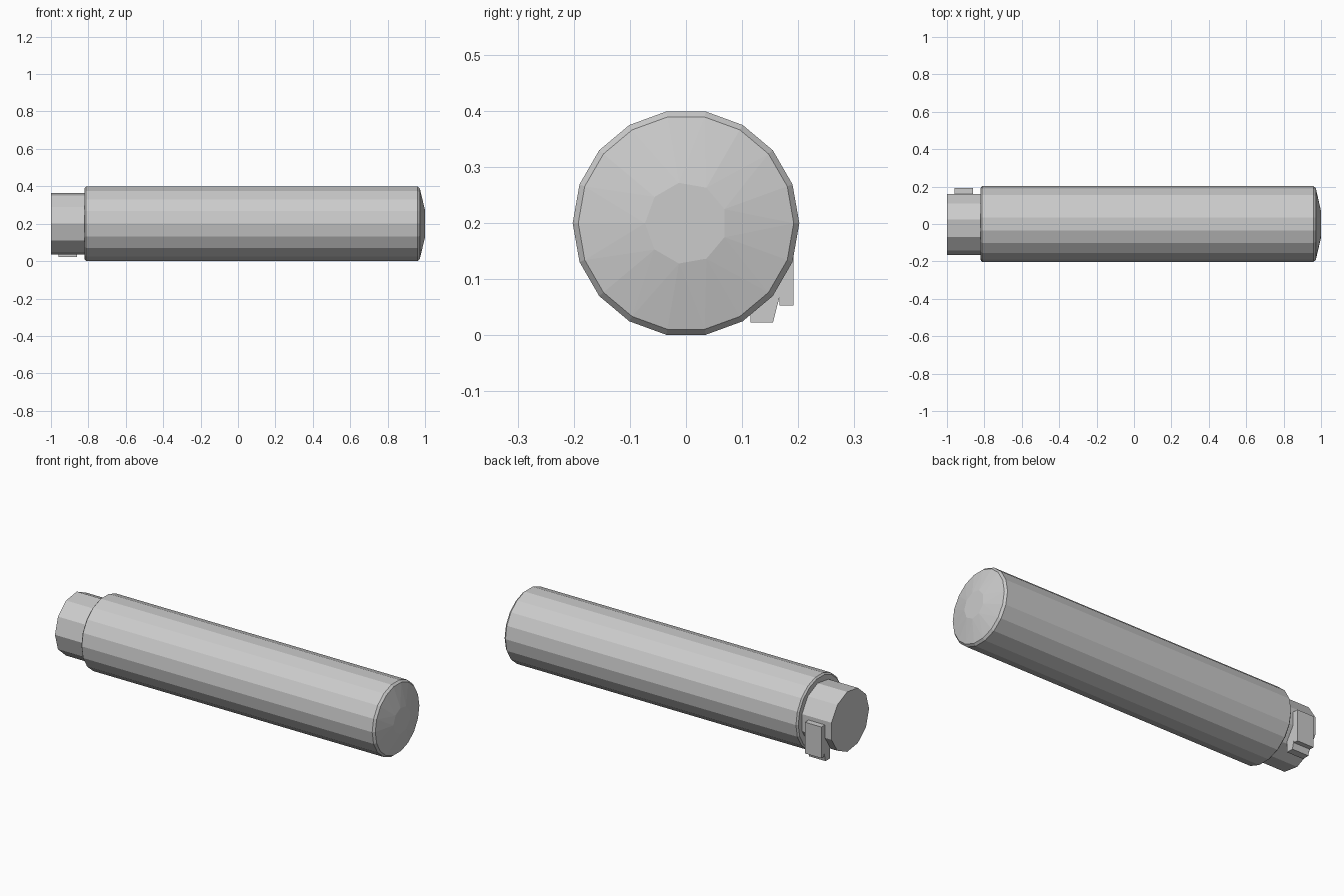
import bpy, bmesh
from math import sin, cos, pi

if "Cube" in bpy.data.objects:
    bpy.data.objects.remove(bpy.data.objects["Cube"])

CZ = 0.2


def make_object(name, bm):
    bmesh.ops.recalc_face_normals(bm, faces=bm.faces)
    mesh = bpy.data.meshes.new(name)
    bm.to_mesh(mesh)
    bm.free()
    obj = bpy.data.objects.new(name, mesh)
    bpy.context.collection.objects.link(obj)
    return obj


def ring(bm, x, r, n, phase=0.0):
    return [bm.verts.new((x, r * cos(phase + 2 * pi * i / n), CZ + r * sin(phase + 2 * pi * i / n)))
            for i in range(n)]


def bridge(bm, a, b):
    n = len(a)
    for i in range(n):
        bm.faces.new((a[i], a[(i + 1) % n], b[(i + 1) % n], b[i]))


def prism(name, profile, x0, x1):
    bm = bmesh.new()
    a, b = [[bm.verts.new((x, y, z)) for y, z in profile] for x in (x0, x1)]
    bridge(bm, a, b)
    bm.faces.new(a)
    bm.faces.new(b)
    return make_object(name, bm)


# Main barrel: 18 sides with small chamfers
bm = bmesh.new()
rings = [ring(bm, x, r, 18) for x, r in
         [(-0.82, 0.193), (-0.812, 0.202), (0.96, 0.202), (0.972, 0.192)]]
for a, b in zip(rings, rings[1:]):
    bridge(bm, a, b)
bm.faces.new(rings[0])
# Shallow nose: 18 sides narrowing to a 9-sided flat
outer = rings[-1]
tip = ring(bm, 1.0, 0.073, 9, pi / 9)
for i in range(9):
    a, b, c = outer[2 * i], outer[2 * i + 1], outer[(2 * i + 2) % 18]
    t, u = tip[i], tip[(i + 1) % 9]
    bm.faces.new((a, b, t))
    bm.faces.new((b, c, t))
    bm.faces.new((c, u, t))
bm.faces.new(tip)
make_object("barrel", bm)

# Rear cap
bm = bmesh.new()
back, front = ring(bm, -1.0, 0.167, 11, pi), ring(bm, -0.81, 0.167, 11, pi)
bridge(bm, back, front)
bm.faces.new(back)
bm.faces.new(front)
make_object("rear_cap", bm)

# Clip on the cap: one leg hugging the cap and an outer tab, joined at the top
prism("clip", [(0.14, 0.225), (0.192, 0.225), (0.192, 0.053), (0.167, 0.053), (0.167, 0.07),
               (0.155, 0.023), (0.115, 0.023), (0.115, 0.09)], -0.96, -0.86)
